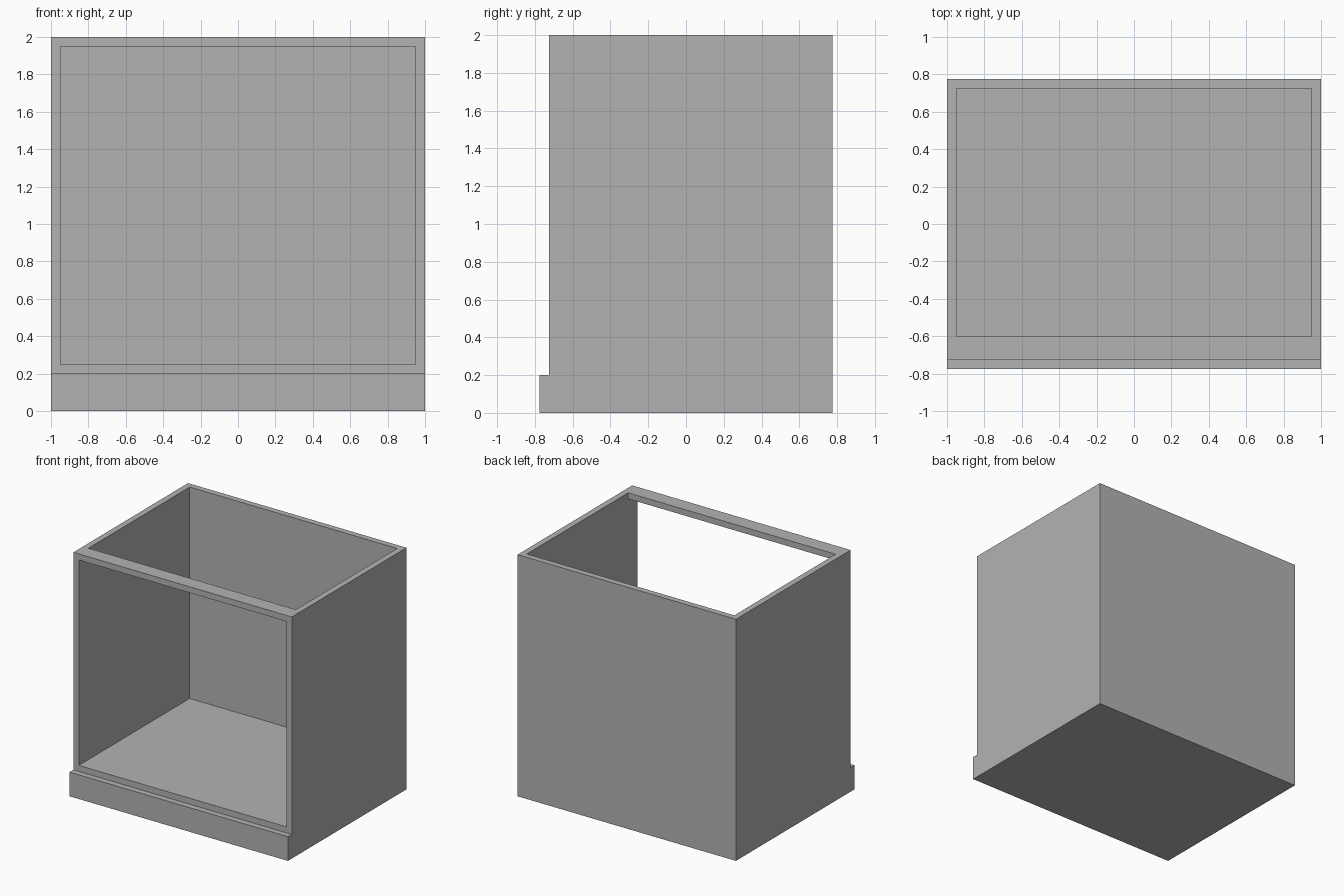
import bpy
import bmesh

# Remove the default cube
cube = bpy.data.objects.get("Cube")
if cube:
    bpy.data.objects.remove(cube, do_unlink=True)

# Single plain grey
GREY = (0.45, 0.45, 0.45, 1.0)
grey = bpy.data.materials.new("plain_grey")
grey.use_nodes = True
grey.diffuse_color = GREY
grey.node_tree.nodes["Principled BSDF"].inputs["Base Color"].default_value = GREY


def extrude_profile(name, profile, half_width):
    """Extrude a closed (y, z) profile along x, centred on x = 0."""
    bm = bmesh.new()
    face = bm.faces.new([bm.verts.new((-half_width, y, z)) for y, z in profile])
    result = bmesh.ops.extrude_face_region(bm, geom=[face])
    moved = [v for v in result["geom"] if isinstance(v, bmesh.types.BMVert)]
    bmesh.ops.translate(bm, verts=moved, vec=(2 * half_width, 0, 0))
    bmesh.ops.recalc_face_normals(bm, faces=bm.faces)
    mesh = bpy.data.meshes.new(name)
    bm.to_mesh(mesh)
    bm.free()
    mesh.materials.append(grey)
    obj = bpy.data.objects.new(name, mesh)
    bpy.context.collection.objects.link(obj)
    return obj


WALL = 0.05
FRONT, BACK, TOP = -0.725, 0.775, 2.0
PLINTH_TOP = 0.2
RAIL_BACK = -0.6

# Cabinet body with the plinth stepping out at the front
cabinet = extrude_profile("cabinet_body", [
    (FRONT - WALL, 0), (BACK, 0), (BACK, TOP),
    (FRONT, TOP), (FRONT, PLINTH_TOP), (FRONT - WALL, PLINTH_TOP)], 1.0)

# Inside space, open to the front and the top, leaving the top front rail
cavity = extrude_profile("cavity_cutter", [
    (FRONT - 0.3, PLINTH_TOP + WALL), (BACK - WALL, PLINTH_TOP + WALL),
    (BACK - WALL, TOP + 0.3), (RAIL_BACK, TOP + 0.3),
    (RAIL_BACK, TOP - WALL), (FRONT - 0.3, TOP - WALL)], 1.0 - WALL)
cavity.hide_render = True

cut = cabinet.modifiers.new("hollow", 'BOOLEAN')
cut.operation = 'DIFFERENCE'
cut.solver = 'EXACT'
cut.object = cavity
bpy.context.view_layer.objects.active = cabinet
cabinet.select_set(True)
bpy.ops.object.modifier_apply(modifier=cut.name)
bpy.data.objects.remove(cavity, do_unlink=True)
